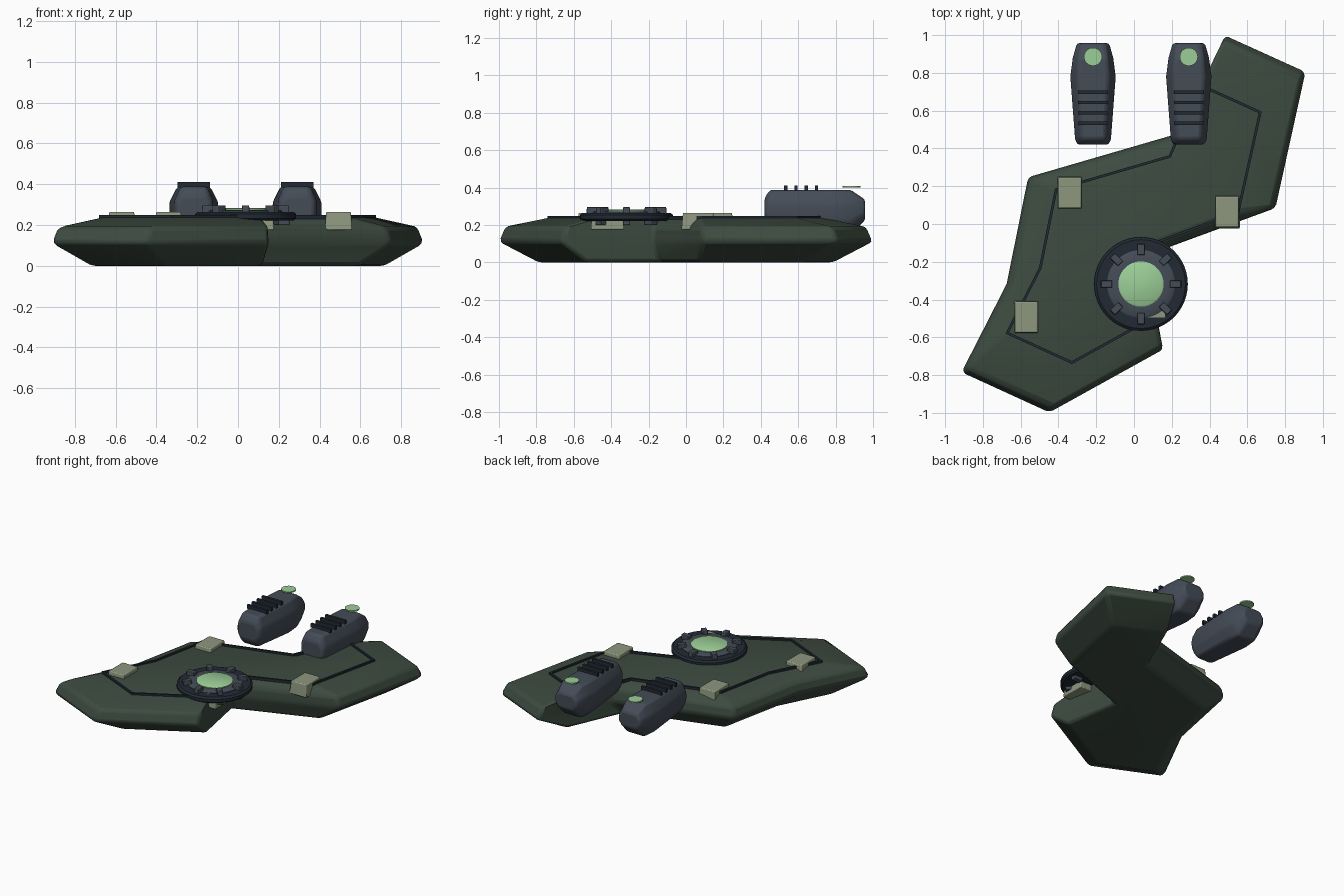
import bpy, bmesh, math
from mathutils import Vector

if "Cube" in bpy.data.objects:
    bpy.data.objects.remove(bpy.data.objects["Cube"])


def material(name, rgb):
    m = bpy.data.materials.new(name)
    m.diffuse_color = (*rgb, 1)
    m.use_nodes = True
    m.node_tree.nodes["Principled BSDF"].inputs["Base Color"].default_value = m.diffuse_color
    return m


HULL = material("dark green", (0.046, 0.070, 0.051))
NAVY = material("dark navy", (0.015, 0.023, 0.034))
GREY = material("slate grey", (0.058, 0.072, 0.094))
TAN = material("pale khaki", (0.27, 0.31, 0.21))
GLOW = material("light green", (0.33, 0.62, 0.31))


def finish(name, bm, mat, bevel=0.0, angle=35):
    bmesh.ops.recalc_face_normals(bm, faces=bm.faces)
    me = bpy.data.meshes.new(name)
    bm.to_mesh(me)
    bm.free()
    ob = bpy.data.objects.new(name, me)
    bpy.context.collection.objects.link(ob)
    me.materials.append(mat)
    if bevel:
        b = ob.modifiers.new("bevel", 'BEVEL')
        b.width = bevel
        b.segments = 2
        b.limit_method = 'ANGLE'
        b.angle_limit = math.radians(20)
    bpy.ops.object.select_all(action='DESELECT')
    ob.select_set(True)
    bpy.context.view_layer.objects.active = ob
    bpy.ops.object.shade_smooth_by_angle(angle=math.radians(angle))
    return ob


def loft(name, rings, mat, bevel=0.0, angle=35, closed=False):
    """Skin a list of equal-length rings, capped or joined end to end."""
    bm = bmesh.new()
    vs = [[bm.verts.new(p) for p in r] for r in rings]
    n = len(rings[0])
    pairs = list(zip(vs, vs[1:]))
    if closed:
        pairs.append((vs[-1], vs[0]))
    for a, b in pairs:
        for i in range(n):
            j = (i + 1) % n
            bm.faces.new((a[i], a[j], b[j], b[i]))
    if not closed:
        bm.faces.new(vs[0])
        bm.faces.new(vs[-1])
    return finish(name, bm, mat, bevel, angle)


def lathe(name, profile, centre, mat, segs=48):
    """Stack of circles given as (radius, z)."""
    rings = [[(centre[0] + r * math.cos(2 * math.pi * i / segs),
               centre[1] + r * math.sin(2 * math.pi * i / segs), z)
              for i in range(segs)] for r, z in profile]
    return loft(name, rings, mat)


def block(name, centre, size, z0, z1, mat, taper=1.0, turn=0.0, bevel=0.0):
    rings = []
    for z, k in ((z0, 1.0), (z1, taper)):
        ring = []
        for sx, sy in ((-1, -1), (1, -1), (1, 1), (-1, 1)):
            x, y = sx * size[0] / 2 * k, sy * size[1] / 2 * k
            c, s = math.cos(turn), math.sin(turn)
            ring.append((centre[0] + x * c - y * s, centre[1] + x * s + y * c, z))
        rings.append(ring)
    return loft(name, rings, mat, bevel)


# Hull: zigzag outline scaled into stacked levels
OUTLINE = [(-0.92, -0.79), (-0.45, -1.005), (0.155, -0.67), (0.06, -0.17),
           (0.755, 0.085), (0.915, 0.81), (0.485, 1.005), (0.26, 0.49),
           (-0.565, 0.25), (-0.68, -0.32)]
LEVELS = [(0.79, 0.0), (1.0, 0.11), (0.965, 0.19), (0.73, 0.238)]
loft("hull", [[(x * k, y * k, z) for x, y in OUTLINE] for k, z in LEVELS],
     HULL, bevel=0.02, angle=30)

# Dark seam running round the deck
path = [Vector((x * 0.73, y * 0.73)) for x, y in OUTLINE]
rings = []
for i, p in enumerate(path):
    d0 = (p - path[i - 1]).normalized()
    d1 = (path[(i + 1) % len(path)] - p).normalized()
    n0, n1 = Vector((-d0.y, d0.x)), Vector((-d1.y, d1.x))
    m = (n0 + n1).normalized()
    m *= 0.007 / m.dot(n0)
    rings.append([(p.x + s * m.x, p.y + s * m.y, z)
                  for s, z in ((-1, 0.23), (1, 0.23), (1, 0.249), (-1, 0.249))])
loft("deck_seam", rings, NAVY, closed=True)

# Tapered clamps over the seam
for i, (x, y) in enumerate([(-0.34, 0.165), (0.493, 0.065),
                            (-0.57, -0.493), (0.11, -0.42)]):
    block(f"clamp_{i + 1}", (x, y), (0.135, 0.18), 0.175, 0.265, TAN, 0.9, 0, 0.006)

# Round turret: rim, inner ring, lens and eight lugs
C = (0.037, -0.318)
lathe("turret_rim", [(0.235, 0.222), (0.248, 0.232), (0.248, 0.254),
                     (0.235, 0.265), (0.17, 0.265)], C, NAVY)
lathe("turret_inner_ring", [(0.18, 0.225), (0.18, 0.268), (0.172, 0.273),
                            (0.12, 0.273)], C, GREY)
lathe("turret_lens", [(0.12, 0.25), (0.12, 0.278), (0.112, 0.283)], C, GLOW)
for i in range(8):
    a = i * math.pi / 4
    block(f"turret_lug_{i + 1}", (C[0] + 0.183 * math.cos(a), C[1] + 0.183 * math.sin(a)),
          (0.065, 0.04), 0.2, 0.296, GREY, 0.9, a, 0.004)

# Rear pods: octagonal sections along y as (y, half width, bottom, top)
SECTIONS = [(0.42, 0.083, 0.215, 0.345), (0.45, 0.095, 0.17, 0.388),
            (0.78, 0.12, 0.15, 0.388), (0.88, 0.107, 0.15, 0.388),
            (0.958, 0.085, 0.225, 0.335)]
for side, cx in (("left", -0.217), ("right", 0.29)):
    rings = []
    for y, w, b, t in SECTIONS:
        h = t - b
        rings.append([(cx + sx * w, y, b + h * f) for sx, f in (
            (-0.65, 0), (0.65, 0), (1, 0.3), (1, 0.68),
            (0.68, 1), (-0.68, 1), (-1, 0.68), (-1, 0.3))])
    loft(f"{side}_pod", rings, GREY, bevel=0.014, angle=30)
    for i in range(4):
        block(f"{side}_pod_rib_{i + 1}", (cx, 0.533 + i * 0.055),
              (0.158, 0.018), 0.383, 0.41, NAVY)
    lathe(f"{side}_pod_lamp", [(0.048, 0.399), (0.048, 0.408)], (cx, 0.885), GLOW, 24)
